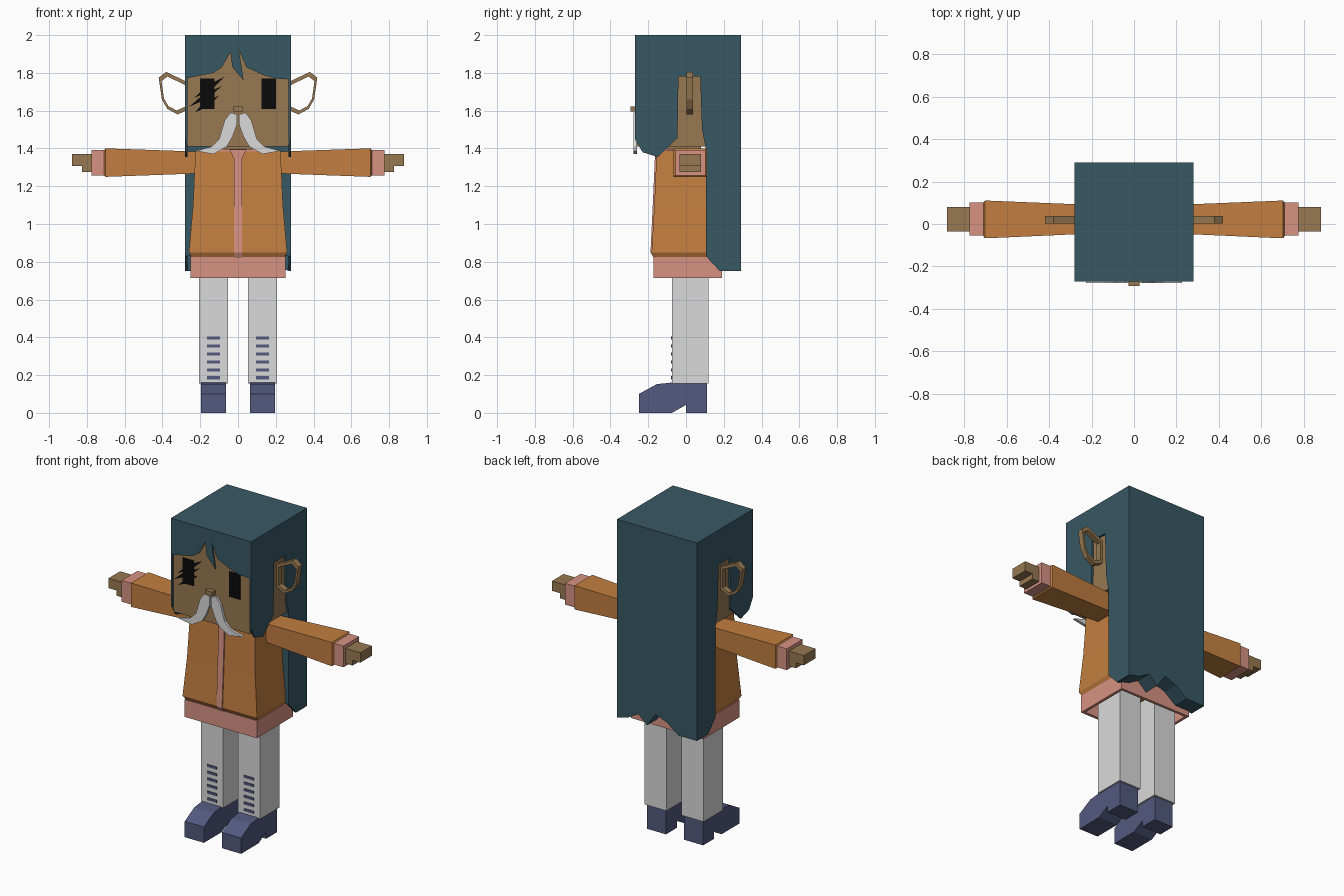
import bpy
import bmesh
from mathutils import Vector

cube = bpy.data.objects.get("Cube")
if cube:
    bpy.data.objects.remove(cube, do_unlink=True)


def material(name, r, g, b):
    m = bpy.data.materials.new(name)
    m.use_nodes = True
    m.diffuse_color = (r, g, b, 1)
    m.node_tree.nodes["Principled BSDF"].inputs["Base Color"].default_value = (r, g, b, 1)
    return m


TEAL = material("teal", 0.04, 0.098, 0.13)
ORANGE = material("orange", 0.54, 0.21, 0.052)
SALMON = material("salmon", 0.68, 0.29, 0.225)
WHITE = material("off_white", 0.7, 0.7, 0.7)
SKIN = material("tan_skin", 0.31, 0.19, 0.085)
BLUE = material("dusk_blue", 0.085, 0.1, 0.21)
BLACK = material("black", 0.003, 0.003, 0.003)


def place(axis, pos, u, v):
    """Map a 2D point to 3D on the plane across the given axis."""
    return {"x": (pos, u, v), "y": (u, pos, v), "z": (u, v, pos)}[axis]


def loft(name, mat, axis, rings, mirror=False, caps=True):
    """Join equal-length outlines, given as (position, points), along an axis."""
    bm = bmesh.new()
    loops = [[bm.verts.new(place(axis, p, u, v)) for u, v in pts] for p, pts in rings]
    n = len(loops[0])
    for a, b in zip(loops, loops[1:]):
        for i in range(n):
            j = (i + 1) % n
            bm.faces.new((a[i], a[j], b[j], b[i]))
    if caps:
        bm.faces.new(loops[0][::-1])
        bm.faces.new(loops[-1])
    bmesh.ops.recalc_face_normals(bm, faces=bm.faces)
    mesh = bpy.data.meshes.new(name)
    bm.to_mesh(mesh)
    bm.free()
    mesh.materials.append(mat)
    obj = bpy.data.objects.new(name, mesh)
    bpy.context.collection.objects.link(obj)
    if mirror:
        obj.modifiers.new("Mirror", "MIRROR")
    return obj


def prism(name, mat, axis, pts, a, b, mirror=False):
    return loft(name, mat, axis, [(a, pts), (b, pts)], mirror)


def rect(u0, u1, v0, v1):
    return [(u0, v0), (u1, v0), (u1, v1), (u0, v1)]


def box(name, mat, x0, x1, y0, y1, z0, z1, mirror=False):
    return prism(name, mat, "z", rect(x0, x1, y0, y1), z0, z1, mirror)


# Hair: top slab, back block with ragged hem, side curtains and fringe
box("hair_top", TEAL, -.28, .28, -.27, .29, 1.97, 2)
prism("hair_back", TEAL, "y",
      [(.28, 2), (.28, .75), (.2, .77), (.13, .81), (.07, .755), (.01, .84),
       (-.07, .81), (-.15, .75), (-.28, .75), (-.28, 2)], .18, .29)
box("hair_back_inner", TEAL, -.268, .268, .105, .18, .83, 1.98)
prism("hair_side", TEAL, "x",
      [(-.27, 2), (-.27, 1.45), (-.23, 1.38), (-.15, 1.355), (-.045, 1.455),
       (-.04, 1.78), (.075, 1.78), (.085, 1.5), (.105, 1.4), (.105, .83),
       (.18, .75), (.29, .75), (.29, 2)], .268, .28, mirror=True)
prism("hair_fringe", TEAL, "y",
      [(-.28, 2), (-.28, 1.77), (-.13, 1.8), (-.085, 1.83), (-.04, 1.91),
       (-.03, 1.83), (.03, 1.76), (.005, 1.92), (.045, 1.83), (.13, 1.79),
       (.2, 1.77), (.28, 1.765), (.28, 2)], -.27, -.255)

# Head, neck and nose
box("head", SKIN, -.268, .268, -.262, .12, 1.41, 1.98)
box("neck", SKIN, -.1, .1, -.1, .08, 1.36, 1.42)
box("nose", SKIN, -.025, .025, -.293, -.26, 1.595, 1.622)

# Ears: pointed open loops
outer = [(.265, 1.75), (.38, 1.805), (.42, 1.775), (.403, 1.66), (.375, 1.61),
         (.32, 1.58), (.265, 1.605)]
centre = sum((Vector(p) for p in outer), Vector((0, 0))) / len(outer)
inner = [tuple(centre + (Vector(p) - centre) * .8) for p in outer]
loft("ear", SKIN, "y", [(.003, outer), (.038, outer), (.038, inner), (.003, inner),
                        (.003, outer)], mirror=True, caps=False)

# Eyes, with slanted strokes across the right one
box("eye", BLACK, .125, .2, -.266, -.261, 1.61, 1.77, mirror=True)
for i, (x0, z0, x1, z1) in enumerate([(-.235, 1.665, -.07, 1.78),
                                      (-.26, 1.62, -.085, 1.73),
                                      (-.23, 1.59, -.1, 1.68)]):
    mx, mz = (x0 + x1) / 2, (z0 + z1) / 2
    prism("eye_stroke_%d" % (i + 1), BLACK, "y",
          [(x0, z0), (mx + .01, mz - .012), (x1, z1), (mx - .01, mz + .012)], -.268, -.261)

# Moustache
prism("moustache", WHITE, "y",
      [(.004, 1.58), (.04, 1.59), (.07, 1.55), (.1, 1.45), (.14, 1.41),
       (.225, 1.387), (.13, 1.37), (.06, 1.41), (.03, 1.46), (.004, 1.53)],
      -.277, -.26, mirror=True)

# Jacket body, collar, front strip and hem
loft("jacket", ORANGE, "z",
     [(.82, rect(-.245, .245, -.165, .18)), (.85, rect(-.26, .26, -.182, .2)),
      (1.1, rect(-.238, .238, -.168, .18)), (1.39, rect(-.225, .225, -.155, .16))])
box("collar", SALMON, -.2, .2, -.157, .1, 1.383, 1.397)
prism("front_strip", SALMON, "x",
      [(-.163, 1.39), (-.176, 1.1), (-.188, .85), (-.172, .82), (-.15, .82), (-.14, 1.39)],
      -.02, .02)
prism("collar_point", SALMON, "y",
      [(-.045, 1.395), (0, 1.3), (.045, 1.395)], -.165, -.15)
hem = loft("hem", SALMON, "z",
           [(z, rect(-.252, .252, -.172, .19)) for z in (.715, .825)], caps=False)
wall = hem.modifiers.new("Wall", "SOLIDIFY")
wall.thickness = .025
wall.offset = -1

# Arms, cuffs and hands
loft("sleeve", ORANGE, "x",
     [(.2, rect(-.045, .09, 1.268, 1.383)), (.69, rect(-.067, .11, 1.25, 1.4)),
      (.702, rect(-.067, .11, 1.25, 1.4)), (.71, rect(-.055, .1, 1.262, 1.388))],
     mirror=True)
box("cuff", SALMON, .7, .775, -.055, .102, 1.258, 1.392, mirror=True)
prism("hand", SKIN, "y",
      [(.77, 1.275), (.825, 1.275), (.825, 1.308), (.88, 1.308), (.88, 1.37), (.77, 1.37)],
      -.035, .08, mirror=True)

# Legs with shin stripes
box("leg", WHITE, .052, .207, -.075, .12, .155, .83, mirror=True)
for i in range(6):
    z = .178 + i * .042
    box("shin_stripe_%d" % (i + 1), BLUE, .095, .163, -.079, -.074, z, z + .016, mirror=True)

# Shoes with arched sole
prism("shoe", BLUE, "x",
      [(-.25, 0), (-.25, .1), (-.155, .152), (-.08, .16), (.11, .16), (.11, 0),
       (0, 0), (0, .042), (-.075, 0)], .063, .197, mirror=True)
